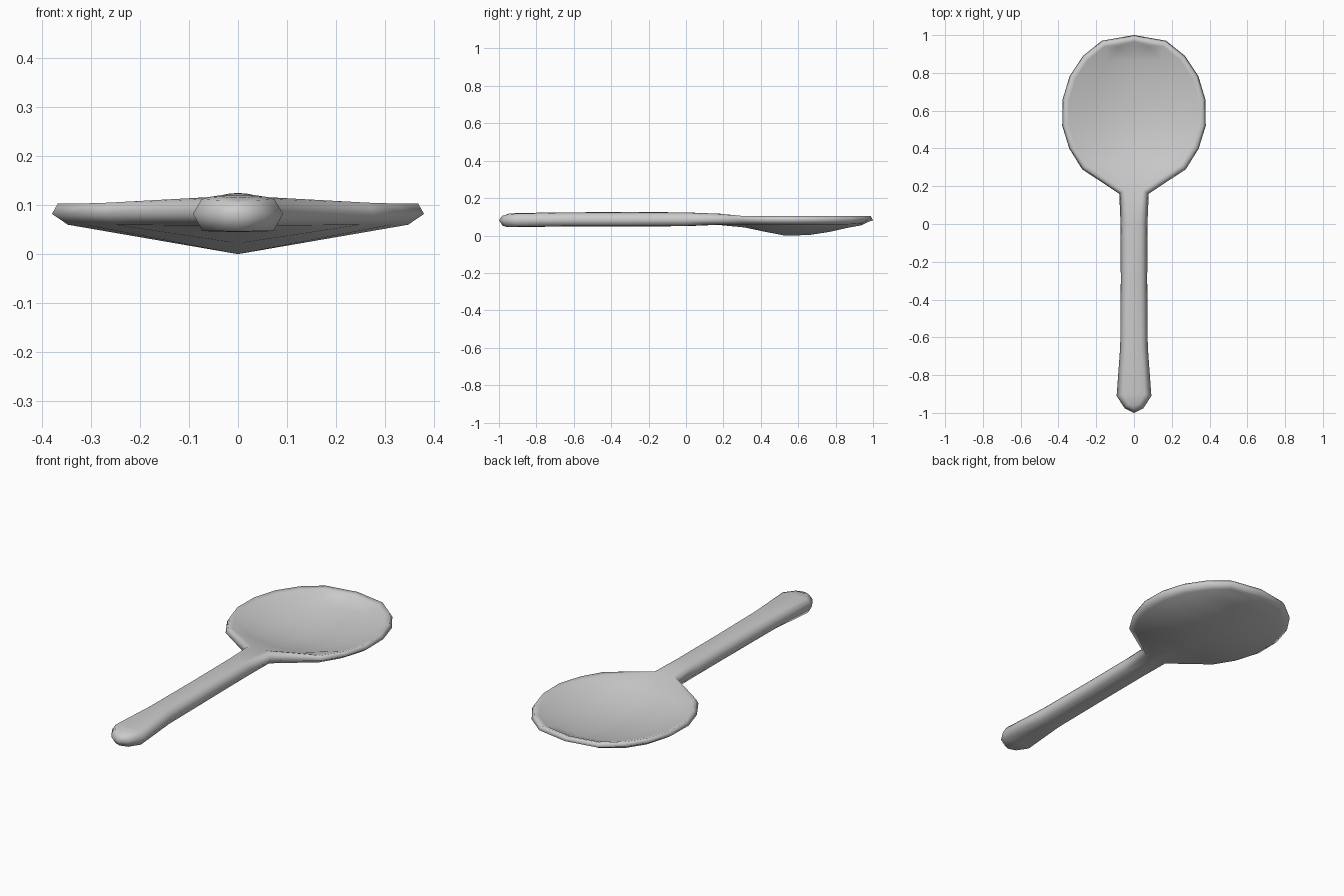
import bpy, bmesh
from mathutils import Vector

if "Cube" in bpy.data.objects:
    bpy.data.objects.remove(bpy.data.objects["Cube"])

# Half outline from bowl tip to handle end:
# x, y, rim top z, underside edge z, centre top z, centre bottom z
STATIONS = [
    (0.00, 1.00, 0.103, 0.070, 0.092, 0.070),
    (0.17, 0.97, 0.103, 0.065, 0.080, 0.055),
    (0.27, 0.89, 0.103, 0.060, 0.058, 0.042),
    (0.34, 0.785, 0.103, 0.060, 0.042, 0.020),
    (0.378, 0.66, 0.103, 0.060, 0.030, 0.002),
    (0.380, 0.52, 0.103, 0.060, 0.030, 0.000),
    (0.343, 0.40, 0.103, 0.060, 0.045, 0.022),
    (0.275, 0.29, 0.105, 0.060, 0.072, 0.043),
    (0.078, 0.16, 0.112, 0.058, 0.114, 0.057),
    (0.071, 0.00, 0.115, 0.052, 0.124, 0.050),
    (0.070, -0.30, 0.115, 0.050, 0.125, 0.048),
    (0.073, -0.65, 0.115, 0.050, 0.124, 0.048),
    (0.092, -0.91, 0.112, 0.047, 0.120, 0.045),
    (0.050, -0.975, 0.110, 0.047, 0.117, 0.046),
    (0.00, -1.00, 0.105, 0.052, 0.108, 0.052),
]
N = len(STATIONS)
pts = [Vector(s[:2]) for s in STATIONS]


def inset(i, d):
    """Outline point moved inward by d."""
    if i == 0:
        return Vector((0, pts[0].y - d))
    if i == N - 1:
        return Vector((0, pts[-1].y + d))
    t = (pts[i + 1] - pts[i]).normalized() + (pts[i] - pts[i - 1]).normalized()
    t.normalize()
    return pts[i] + Vector((t.y, -t.x)) * d


bm = bmesh.new()
rows = []
for i, (x, y, zr, zb, ct, cb) in enumerate(STATIONS):
    bowl = i < 8
    under = inset(i, 0.033 if bowl else 0.02)
    rim = inset(i, 0.012 if bowl else 0.018)
    lip = inset(i, 0.034 if bowl else 0.036)
    lip_z = zr - 0.006 if bowl else zr + 0.005
    row = [(under.x, under.y, zb), (x, y, 0.082), (rim.x, rim.y, zr), (lip.x, lip.y, lip_z)]
    row = [bm.verts.new(p) for p in row]
    if i in (0, N - 1):
        # pointed ends already lie on the centre line
        row = [row[0]] + row + [row[3], row[3]]
    else:
        mid_z = lip_z + (ct - lip_z) * 0.68
        row = ([bm.verts.new((0, under.y, cb))] + row +
               [bm.verts.new((lip.x * 0.55, lip.y, mid_z)), bm.verts.new((0, lip.y, ct))])
    rows.append(row)

# Skin between neighbouring sections
for a, b in zip(rows, rows[1:]):
    for j in range(len(a) - 1):
        f = list(dict.fromkeys((a[j], a[j + 1], b[j + 1], b[j])))
        if len(f) > 2:
            bm.faces.new(f)

# Mirror the half across x = 0
bmesh.ops.mirror(bm, geom=bm.verts[:] + bm.edges[:] + bm.faces[:], axis='X', merge_dist=0.0005)
bmesh.ops.remove_doubles(bm, verts=bm.verts[:], dist=0.0005)
bmesh.ops.recalc_face_normals(bm, faces=bm.faces[:])

mesh = bpy.data.meshes.new("spoon")
bm.to_mesh(mesh)
bm.free()
spoon = bpy.data.objects.new("spoon", mesh)
bpy.context.collection.objects.link(spoon)
for p in mesh.polygons:
    p.use_smooth = True
